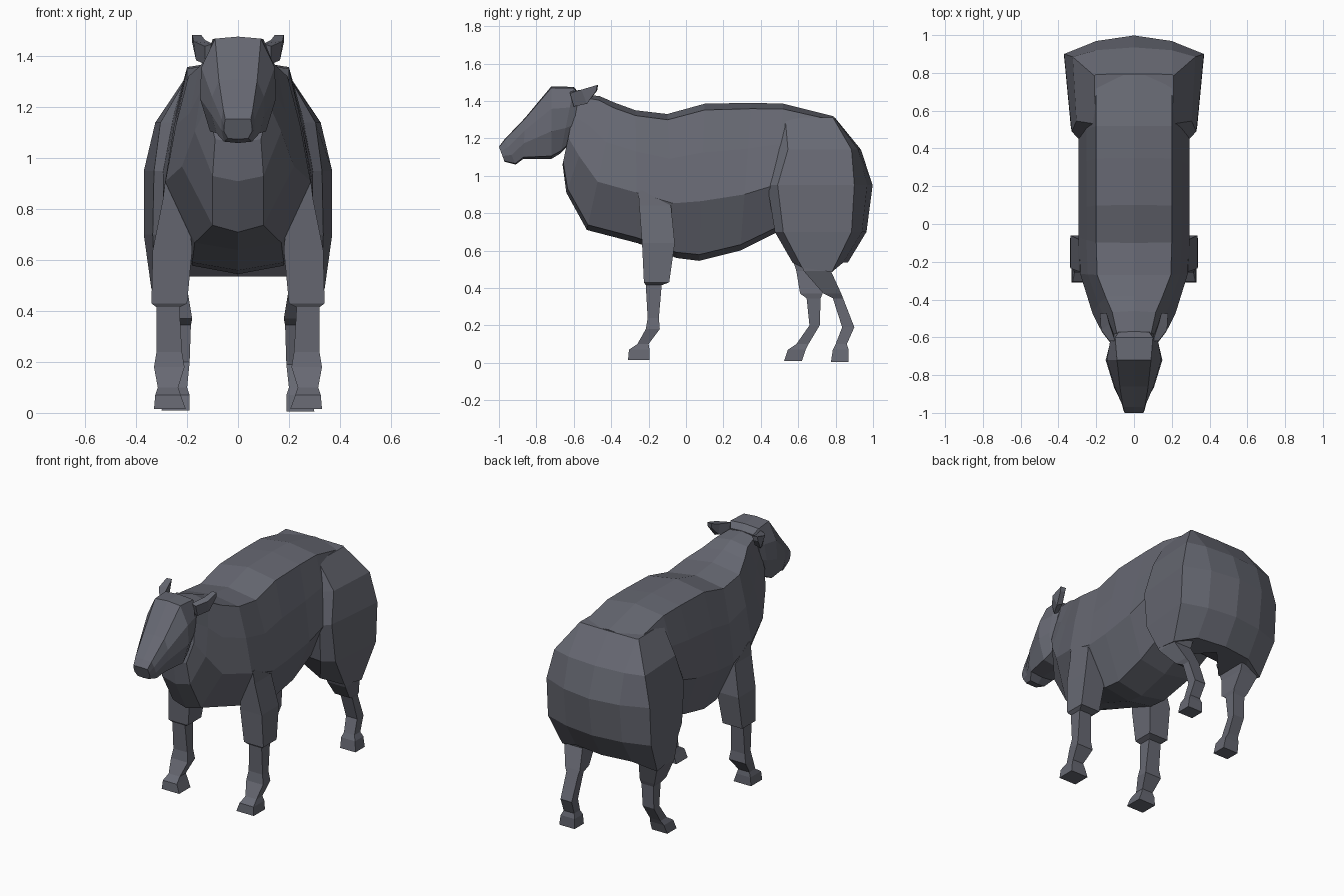
import bpy, bmesh

wool = bpy.data.materials.new("slate grey")
wool.diffuse_color = (0.135, 0.14, 0.17, 1)


def loft(name, rings):
    """Skin a closed tube through equal-length point rings, with capped ends."""
    bm = bmesh.new()
    vr = [[bm.verts.new(p) for p in r] for r in rings]
    n = len(vr[0])
    for a, b in zip(vr, vr[1:]):
        for i in range(n):
            j = (i + 1) % n
            bm.faces.new((a[i], a[j], b[j], b[i]))
    bm.faces.new(vr[0])
    bm.faces.new(vr[-1])
    bmesh.ops.triangulate(bm, faces=[f for f in bm.faces if len(f.verts) > 4])
    bmesh.ops.recalc_face_normals(bm, faces=bm.faces)
    me = bpy.data.meshes.new(name)
    bm.to_mesh(me)
    bm.free()
    me.materials.append(wool)
    ob = bpy.data.objects.new(name, me)
    bpy.context.collection.objects.link(ob)
    return ob


def mirror_ring(half):
    """Half outline from centre to centre -> full symmetric ring."""
    return half + [(-x, y, z) for x, y, z in reversed(half[1:-1])]


def section(yt, zt, yb, zb, wt, wm, wl, crown=0.04, bulge=0.55):
    """Body slice: top point, bottom point, then top, middle and low half widths."""
    prof = [(0, 0), (wt, crown), (wt + (wm - wt) * bulge, 0.31), (wm, 0.62), (wl, 0.96), (0, 1)]
    return mirror_ring([(x, yt + (yb - yt) * t, zt + (zb - zt) * t) for x, t in prof])


def box_ring(z, y0, y1, x0, x1):
    return [(x0, y0, z), (x1, y0, z), (x1, y1, z), (x0, y1, z)]


def leg(name, rows, side):
    return loft(name, [[(side * x, y, z) for x, y, z in box_ring(*r)] for r in rows])


# Neck, chest and barrel
loft("torso", [section(*r) for r in [
    (-0.58, 1.44, -0.66, 1.06, .09, .125, .09),
    (-0.46, 1.425, -0.64, 0.91, .115, .17, .10),
    (-0.38, 1.39, -0.53, 0.71, .15, .22, .10),
    (-0.27, 1.35, -0.26, 0.64, .195, .285, .17),
    (-0.10, 1.33, -0.05, 0.56, .20, .295, .18),
    (0.10, 1.385, 0.07, 0.545, .20, .295, .18),
    (0.35, 1.39, 0.29, 0.60, .20, .295, .19),
    (0.52, 1.385, 0.47, 0.69, .20, .295, .19),
    (0.79, 1.318, 0.72, 0.78, .20, .28, .19)]])

# Rounded hindquarters with a stepped front edge:
# z, centre y, inner front x/y, outer front x/y, rear corner x/y, rear y, side drop
haunch = []
for z, yc, xi, yi, xf, yf, xs, ys, yb, drop in [
        (1.312, 0.54, .19, .52, .205, .53, .21, 0.785, 0.795, 0),
        (1.14, 0.54, .24, .48, .305, .545, .325, 0.885, 0.935, 0),
        (0.95, 0.45, .28, .435, .33, .49, .37, 0.90, 0.998, 0),
        (0.70, 0.50, .26, .475, .335, .52, .37, 0.885, 0.965, 0),
        (0.535, 0.78, .19, .57, .33, .62, .34, 0.78, 0.865, .05)]:
    haunch.append(mirror_ring([
        (0, yc, z), (xi, yi, z), (xf, yf, z - drop / 2), (xs, ys, z - drop),
        (.2, ys + (yb - ys) * 0.7, z), (0, yb, z)]))
loft("hindquarters", haunch)

# Head with long muzzle
loft("head", [section(*r, crown=0.02, bulge=.9) for r in [
    (-0.57, 1.44, -0.62, 1.17, .08, .115, .09),
    (-0.60, 1.475, -0.67, 1.12, .10, .13, .10),
    (-0.72, 1.478, -0.72, 1.09, .09, .15, .11),
    (-0.86, 1.31, -0.87, 1.09, .075, .105, .085),
    (-0.97, 1.195, -0.91, 1.06, .058, .065, .055),
    (-1.00, 1.155, -0.97, 1.075, .05, .055, .04)]])

front_rows = [
    (0.92, -.255, -.23, .24, .285), (0.84, -.25, -.08, .20, .295),
    (0.64, -.235, -.06, .18, .335), (0.43, -.225, -.09, .20, .34),
    (0.415, -.215, -.13, .23, .32), (0.24, -.205, -.145, .22, .32),
    (0.18, -.215, -.14, .21, .33), (0.10, -.26, -.20, .235, .315),
    (0.07, -.305, -.195, .225, .325), (0.015, -.31, -.195, .205, .33)]

# Hind legs are in mid stride, right one further back
hind_rows = {
    1: [(0.62, .58, .82, .19, .33), (0.49, .63, .775, .20, .33),
        (0.37, .735, .83, .18, .285), (0.345, .785, .84, .185, .27),
        (0.19, .835, .90, .19, .27), (0.10, .80, .86, .20, .275),
        (0.07, .785, .87, .19, .29), (0.005, .775, .87, .19, .30)],
    -1: [(0.62, .55, .82, .19, .33), (0.49, .59, .77, .20, .33),
         (0.37, .61, .73, .18, .285), (0.345, .645, .72, .185, .27),
         (0.20, .66, .715, .19, .27), (0.10, .59, .655, .20, .275),
         (0.07, .545, .64, .19, .29), (0.01, .525, .62, .19, .30)]}

for side, label in ((1, "right"), (-1, "left")):
    leg("front_leg_" + label, front_rows, side)
    leg("hind_leg_" + label, hind_rows[side], side)
    # Ears swept backwards and up
    ear = [[(.10, -.62, 1.45), (.13, -.62, 1.44), (.13, -.60, 1.37), (.10, -.60, 1.38)],
           [(.13, -.53, 1.465), (.175, -.56, 1.46), (.165, -.53, 1.385), (.13, -.52, 1.40)],
           [(.145, -.47, 1.485), (.18, -.475, 1.485), (.18, -.48, 1.455), (.15, -.475, 1.455)]]
    loft("ear_" + label, [[(side * x, y, z) for x, y, z in r] for r in ear])
